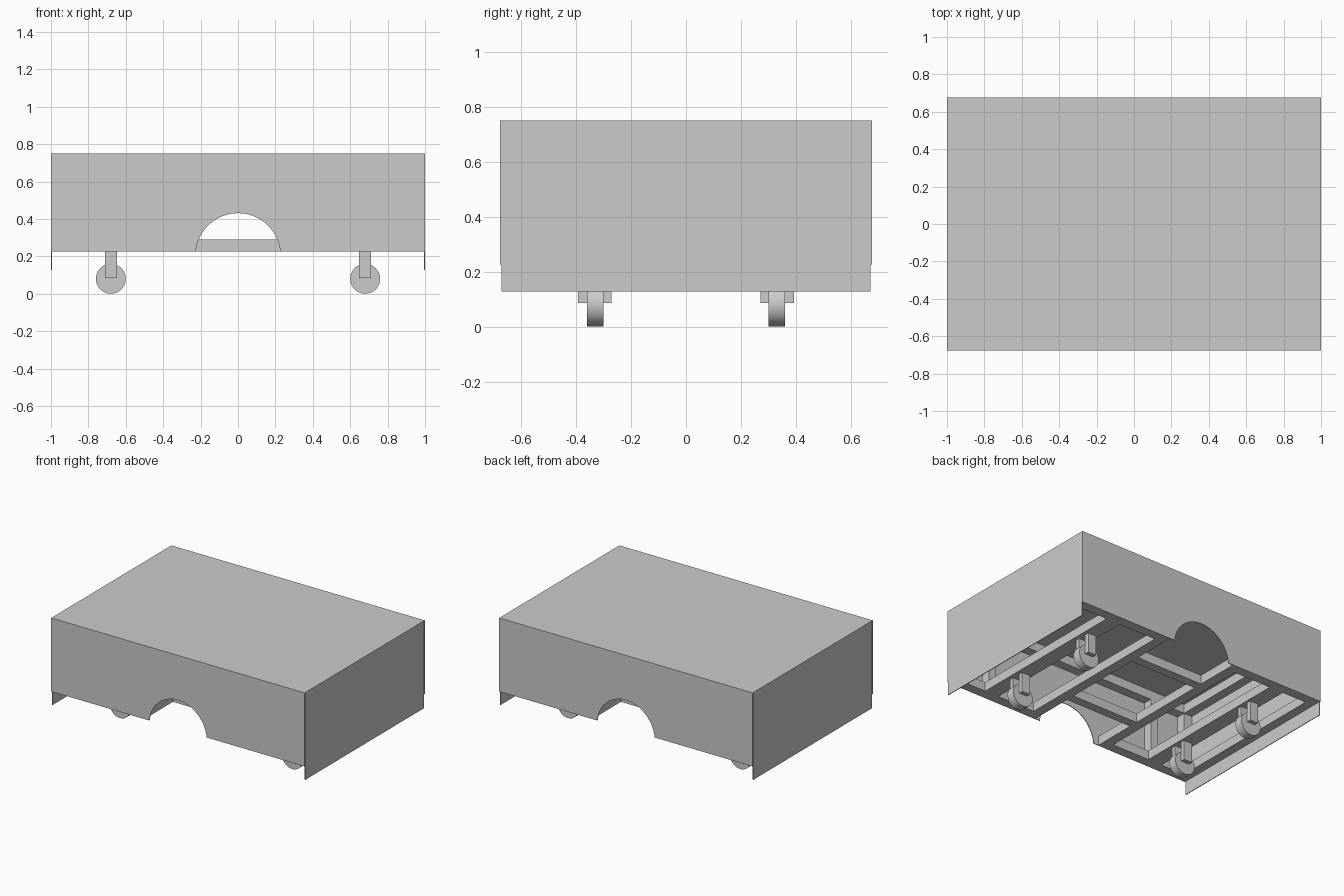
import bpy
import bmesh
import math

if "Cube" in bpy.data.objects:
    bpy.data.objects.remove(bpy.data.objects["Cube"])

grey = bpy.data.materials.new("light_grey")
grey.use_nodes = True
colour = (0.6, 0.6, 0.6, 1)
grey.diffuse_color = colour
grey.node_tree.nodes["Principled BSDF"].inputs["Base Color"].default_value = colour


def finish(name, bm):
    bmesh.ops.recalc_face_normals(bm, faces=bm.faces)
    mesh = bpy.data.meshes.new(name)
    bm.to_mesh(mesh)
    bm.free()
    mesh.materials.append(grey)
    obj = bpy.data.objects.new(name, mesh)
    bpy.context.collection.objects.link(obj)
    return obj


def box(name, x, y, z):
    """Box from (low, high) ranges on each axis."""
    bm = bmesh.new()
    bmesh.ops.create_cube(bm, size=1)
    for v in bm.verts:
        for i, (low, high) in enumerate((x, y, z)):
            v.co[i] = low if v.co[i] < 0 else high
    return finish(name, bm)


def span(sign, a, b):
    return tuple(sorted((sign * a, sign * b)))


W, D, TOP, BASE = 1.0, 0.677, 0.75, 0.225
SHEET, TUBE = 0.005, 0.065
LOW = (BASE, BASE + TUBE)
HIGH = (TOP - SHEET - TUBE, TOP - SHEET)
IN_X, IN_Y = W - SHEET, D - SHEET
SIDES = (("left", 1), ("right", -1))
ENDS = (("front", -1), ("back", 1))


def arched_panel(name, y):
    """Upright sheet with a round cutout in its lower edge."""
    bm = bmesh.new()
    radius, centre = 0.227, 0.204
    start = math.asin((BASE - centre) / radius)
    steps = 32
    outline = [(W, BASE), (W, TOP), (-W, TOP), (-W, BASE)]
    for i in range(steps + 1):
        a = math.pi - start - (math.pi - 2 * start) * i / steps
        outline.append((radius * math.cos(a), centre + radius * math.sin(a)))
    face = bm.faces.new([bm.verts.new((px, y[0], pz)) for px, pz in outline])
    made = bmesh.ops.extrude_face_region(bm, geom=[face])["geom"]
    for v in made:
        if isinstance(v, bmesh.types.BMVert):
            v.co.y = y[1]
    return finish(name, bm)


# Outer sheets
box("top_panel", (-W, W), (-D, D), (TOP - SHEET, TOP))
for side, s in SIDES:
    box(side + "_panel", span(s, IN_X, W), (-0.67, 0.67), (0.127, TOP))
for end, e in ENDS:
    arched_panel(end + "_panel", span(e, IN_Y, D))

# Lower and upper frames
for side, s in SIDES:
    box(side + "_lower_rail", span(s, IN_X - TUBE, IN_X), (-IN_Y, IN_Y), LOW)
    box(side + "_upper_rail", span(s, IN_X - TUBE, IN_X), (-IN_Y, IN_Y), HIGH)
    box(side + "_caster_beam", span(s, 0.63, 0.74), (-IN_Y, IN_Y), LOW)
    box(side + "_inner_beam", span(s, 0.265, 0.335), (-IN_Y, IN_Y), LOW)
for end, e in ENDS:
    edge = span(e, IN_Y - TUBE, IN_Y)
    box(end + "_upper_rail", (-IN_X, IN_X), edge, HIGH)
    box(end + "_recess_beam", (-0.3, 0.3), span(e, 0.29, 0.355), LOW)
    for side, s in SIDES:
        tag = end + "_" + side
        box(tag + "_lower_rail", span(s, 0.265, IN_X), edge, LOW)
        box(tag + "_corner_post", span(s, IN_X - TUBE, IN_X), edge, (BASE, HIGH[1]))
        box(tag + "_middle_post", span(s, 0.65, 0.71), edge, (BASE, HIGH[1]))

# Casters
AXLE, REACH = 0.68, 0.33
for end, e in ENDS:
    for side, s in SIDES:
        tag = end + "_" + side
        for part, inner, outer in (("inner", 0.27, 0.3), ("outer", 0.36, 0.392)):
            box(tag + "_" + part + "_fork", span(s, AXLE - 0.032, AXLE + 0.032),
                span(e, inner, outer), (0.085, BASE))
        bm = bmesh.new()
        bmesh.ops.create_cone(bm, cap_ends=True, segments=40,
                              radius1=0.08, radius2=0.08, depth=0.06)
        wheel = finish(tag + "_wheel", bm)
        wheel.location = (s * AXLE, e * REACH, 0.08)
        wheel.rotation_euler.x = math.pi / 2
        bpy.ops.object.select_all(action="DESELECT")
        wheel.select_set(True)
        bpy.context.view_layer.objects.active = wheel
        bpy.ops.object.shade_smooth_by_angle(angle=math.radians(30))
